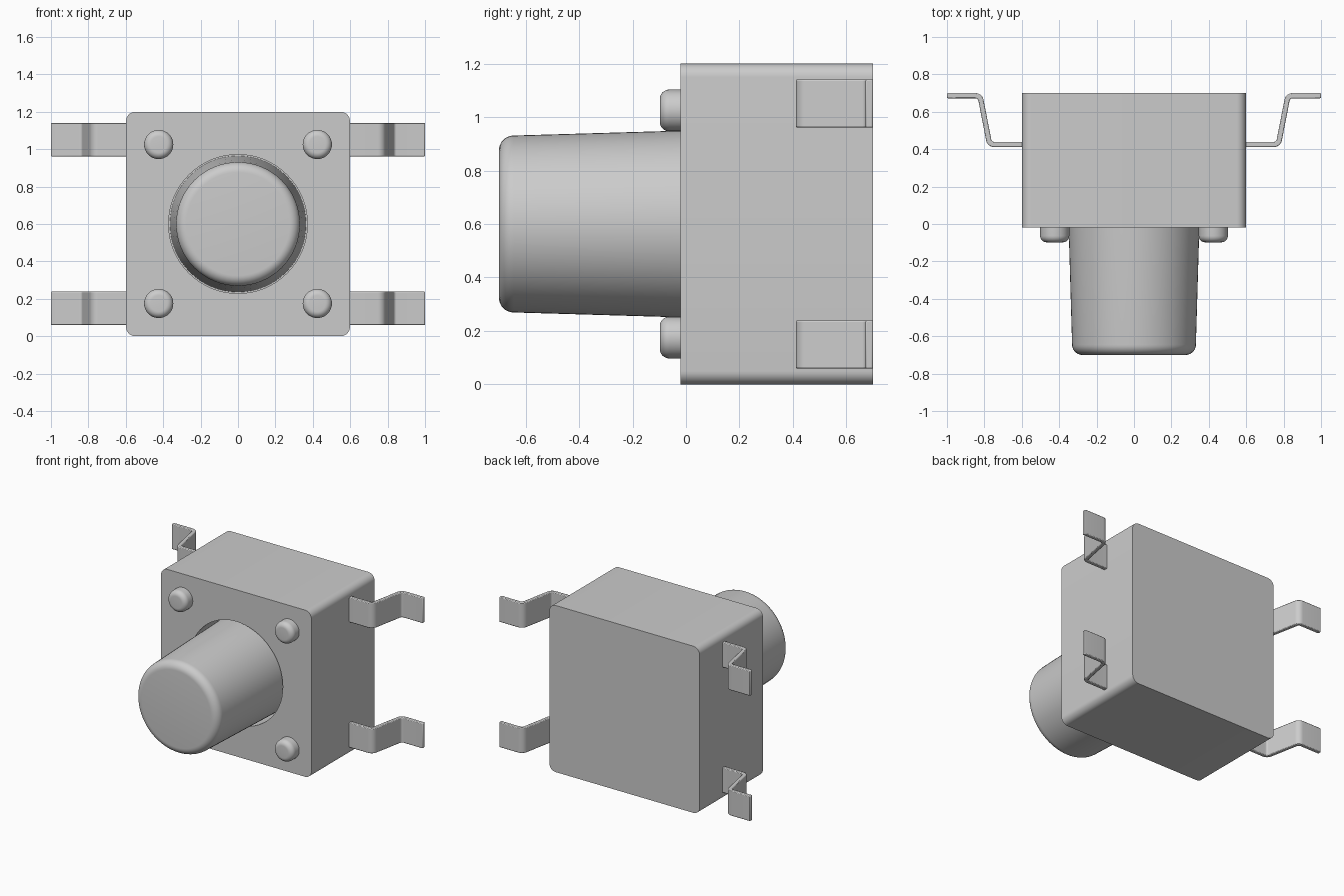
import bpy, bmesh, math
from mathutils import Vector

if "Cube" in bpy.data.objects:
    bpy.data.objects.remove(bpy.data.objects["Cube"])

MID_Z = 0.6   # height of the switch axis; every part has its origin here


def finish(name, bm, mirror=False):
    bmesh.ops.recalc_face_normals(bm, faces=bm.faces)
    me = bpy.data.meshes.new(name)
    bm.to_mesh(me)
    bm.free()
    ob = bpy.data.objects.new(name, me)
    ob.location.z = MID_Z
    bpy.context.collection.objects.link(ob)
    if mirror:
        m = ob.modifiers.new("four_corners", 'MIRROR')
        m.use_axis = (True, False, True)
        m.use_mirror_merge = False
    return ob


def smooth(ob):
    bpy.ops.object.select_all(action='DESELECT')
    ob.select_set(True)
    bpy.context.view_layer.objects.active = ob
    bpy.ops.object.shade_smooth_by_angle(angle=math.radians(35))


def revolve(profile, cx=0, cz=0, n=64):
    """Spin (radius, y) points around the y direction and cap both ends."""
    bm = bmesh.new()
    rings = [[bm.verts.new((cx + r * math.cos(2 * math.pi * i / n), y,
                            cz + r * math.sin(2 * math.pi * i / n)))
              for i in range(n)] for r, y in profile]
    for a, b in zip(rings, rings[1:]):
        for i in range(n):
            j = (i + 1) % n
            bm.faces.new((a[i], a[j], b[j], b[i]))
    bm.faces.new(rings[0])
    bm.faces.new(rings[-1])
    return bm


def rounded_tip(r, y, f, steps=8):
    """Quarter-round profile at the front end of a round part."""
    angles = [math.pi / 2 * i / steps for i in range(steps + 1)]
    return [(r - f + f * math.sin(a), y + f - f * math.cos(a)) for a in angles]


def fillet_path(pts, r, steps=6):
    """Replace the inner corners of a 2D path with arcs of radius r."""
    pts = [Vector(p) for p in pts]
    out = [pts[0]]
    for p, c, q in zip(pts, pts[1:], pts[2:]):
        u, v = (p - c).normalized(), (q - c).normalized()
        half = u.angle(v) / 2
        centre = c + (u + v).normalized() * r / math.sin(half)
        a = (c + u * r / math.tan(half) - centre).normalized()
        b = (c + v * r / math.tan(half) - centre).normalized()
        out += [centre + a.slerp(b, i / steps) * r for i in range(steps + 1)]
    return out + [pts[-1]]


# Housing: box with rounded long edges and a round bore for the button
bm = bmesh.new()
bmesh.ops.create_cube(bm, size=1)
bmesh.ops.scale(bm, vec=(1.197, 0.72, 1.2), verts=bm.verts)
bmesh.ops.translate(bm, vec=(0, 0.34, 0), verts=bm.verts)
long_edges = [e for e in bm.edges if abs(e.verts[0].co.y - e.verts[1].co.y) > 0.5]
bmesh.ops.bevel(bm, geom=long_edges, offset=0.05, segments=8, profile=0.5, affect='EDGES')
housing = finish("housing", bm)

cutter = finish("bore_cutter", revolve([(0.371, -0.2), (0.371, 0.48)]))
cutter.hide_render = True
cut = housing.modifiers.new("bore", 'BOOLEAN')
cut.operation, cut.solver, cut.object = 'DIFFERENCE', 'EXACT', cutter
bpy.context.view_layer.objects.active = housing
bpy.ops.object.modifier_apply(modifier=cut.name)
bpy.data.objects.remove(cutter)
smooth(housing)

# Tapered push button reaching down into the bore
button = finish("push_button", revolve(rounded_tip(0.331, -0.70, 0.055) + [(0.364, 0.48)]))
smooth(button)

# Four front pegs
pegs = finish("corner_pegs", revolve(rounded_tip(0.078, -0.098, 0.035) + [(0.078, 0.0)],
                                     0.424, 0.425, 40), mirror=True)
smooth(pegs)

# Four bent metal leads: a strip profile extruded across its width
T, WIDTH, LEAD_Z = 0.028, 0.18, 0.451
path = fillet_path([(0.57, 0.425), (0.772, 0.425), (0.823, 0.686), (1.0, 0.686)], 0.03)
sides = ([], [])
for i, p in enumerate(path):
    d = (path[min(i + 1, len(path) - 1)] - path[max(i - 1, 0)]).normalized()
    nrm = Vector((-d.y, d.x)) * T / 2
    sides[0].append(p + nrm)
    sides[1].append(p - nrm)
bm = bmesh.new()
rows = [[bm.verts.new((p.x, p.y, LEAD_Z + z)) for p in side]
        for side, z in ((sides[0], -WIDTH / 2), (sides[1], -WIDTH / 2),
                        (sides[1], WIDTH / 2), (sides[0], WIDTH / 2))]
for k in range(4):
    a, b = rows[k], rows[(k + 1) % 4]
    for i in range(len(path) - 1):
        bm.faces.new((a[i], a[i + 1], b[i + 1], b[i]))
bm.faces.new([r[0] for r in rows])
bm.faces.new([r[-1] for r in rows])
leads = finish("bent_leads", bm, mirror=True)
bev = leads.modifiers.new("soft_edges", 'BEVEL')
bev.width, bev.segments, bev.limit_method = 0.005, 2, 'ANGLE'
bev.angle_limit = math.radians(50)
smooth(leads)
